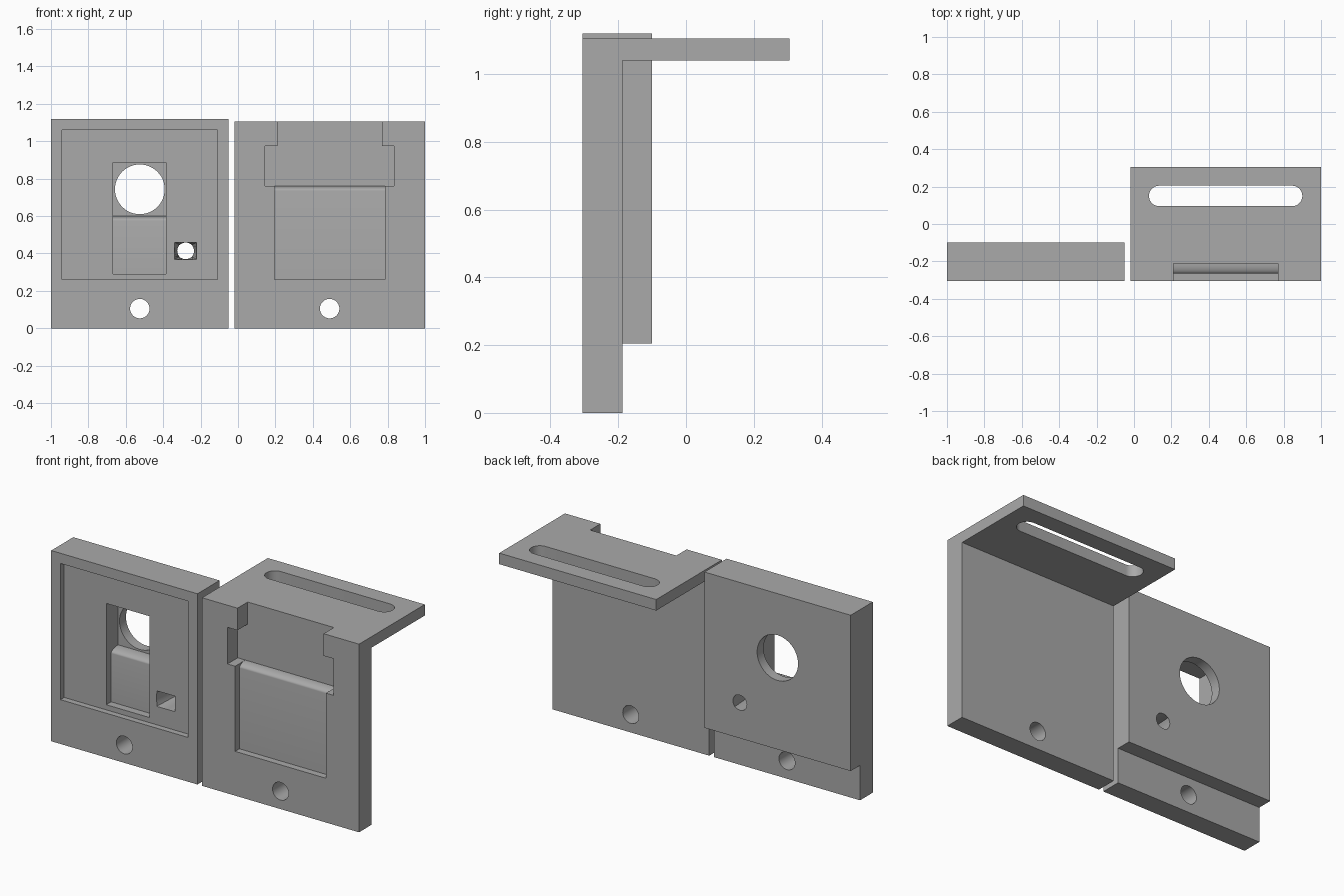
import bpy, bmesh, math
from mathutils import Vector

cube = bpy.data.objects.get("Cube")
if cube:
    bpy.data.objects.remove(cube, do_unlink=True)

grey = bpy.data.materials.new("plain grey")
grey.use_nodes = True
tone = (0.4, 0.4, 0.4, 1)
grey.diffuse_color = tone
grey.node_tree.nodes["Principled BSDF"].inputs["Base Color"].default_value = tone


def loft(name, rings):
    """Solid skinned through two matching closed rings."""
    bm = bmesh.new()
    a, b = [[bm.verts.new(p) for p in ring] for ring in rings]
    bm.faces.new(a)
    bm.faces.new(b)
    n = len(a)
    for i in range(n):
        j = (i + 1) % n
        bm.faces.new((a[i], a[j], b[j], b[i]))
    bmesh.ops.recalc_face_normals(bm, faces=bm.faces)
    mesh = bpy.data.meshes.new(name)
    bm.to_mesh(mesh)
    bm.free()
    mesh.materials.append(grey)
    obj = bpy.data.objects.new(name, mesh)
    bpy.context.collection.objects.link(obj)
    return obj


def prism(name, axis, pts, lo, hi):
    """Extrude a 2D outline along an axis; pts use the other two axes in order."""
    def place(p, d):
        c = list(p)
        c.insert("xyz".index(axis), d)
        return Vector(c)
    return loft(name, [[place(p, d) for p in pts] for d in (lo, hi)])


def box_outline(a0, a1, b0, b1):
    return [(a0, b0), (a1, b0), (a1, b1), (a0, b1)]


def disc(cx, cy, r, n=48):
    return [(cx + r * math.cos(math.tau * i / n), cy + r * math.sin(math.tau * i / n))
            for i in range(n)]


def rounded_edge(y0, z0, y1, z1, n=10):
    """Quarter-round lip rising from the pocket floor to the ledge."""
    return [(y1 + (y0 - y1) * math.cos(math.pi / 2 * i / n),
             z0 + (z1 - z0) * math.sin(math.pi / 2 * i / n)) for i in range(n + 1)]


def cut(target, cutter):
    cutter.hide_render = True
    mod = target.modifiers.new("cut", "BOOLEAN")
    mod.operation = "DIFFERENCE"
    mod.solver = "EXACT"
    mod.object = cutter
    bpy.context.view_layer.objects.active = target
    bpy.ops.object.modifier_apply(modifier=mod.name)
    bpy.data.objects.remove(cutter, do_unlink=True)


FRONT, OUT = -0.305, -0.4

# Thick plate with a step at the back of its lower edge
thick = prism("thick_plate", "x",
              [(FRONT, 0), (-0.187, 0), (-0.187, 0.205), (-0.1, 0.205),
               (-0.1, 1.12), (FRONT, 1.12)], -1, -0.05)
cut(thick, prism("shallow_recess", "y", box_outline(-0.94, -0.11, 0.26, 1.06), OUT, -0.27))
cut(thick, prism("inner_pocket", "x",
                 [(OUT, 0.29), (-0.225, 0.29)] + rounded_edge(-0.225, 0.575, -0.16, 0.6)
                 + [(-0.16, 0.885), (OUT, 0.885)], -0.667, -0.385))
cut(thick, prism("large_hole", "y", disc(-0.525, 0.743, 0.133), OUT, 0.1))
cut(thick, prism("screw_hole", "y", disc(-0.525, 0.105, 0.052), OUT, 0.1))

# Tapered hole running from a rectangle in front to a circle behind
circle = disc(0, 0, 1, 32)
square = [(x / max(abs(x), abs(y)), y / max(abs(x), abs(y))) for x, y in circle]
cx, cz = -0.28, 0.414
cut(thick, loft("tapered_hole", [
    [(cx + 0.06 * x, -0.28, cz + 0.046 * z) for x, z in square],
    [(cx + 0.044 * x, -0.09, cz + 0.044 * z) for x, z in circle]]))

# Angled bracket: thin plate with a shelf projecting backwards
bracket = prism("angle_bracket", "x",
                [(FRONT, 0), (-0.187, 0), (-0.187, 1.04), (0.305, 1.04),
                 (0.305, 1.105), (FRONT, 1.105)], -0.02, 1)
mid = 0.49
half = [(0.345, 0.76), (0.345, 0.975), (0.28, 0.975), (0.28, 1.2)]
tee = [(mid + x, z) for x, z in half] + [(mid - x, z) for x, z in reversed(half)]
cut(bracket, prism("tee_slot", "y", tee, OUT, -0.21))
cut(bracket, prism("front_pocket", "x",
                   [(OUT, 0.26), (-0.265, 0.26)] + rounded_edge(-0.265, 0.735, -0.21, 0.76)
                   + [(-0.22, 0.8), (OUT, 0.8)], mid - 0.295, mid + 0.295))
cut(bracket, prism("bracket_screw_hole", "y", disc(mid, 0.105, 0.052), OUT, 0.1))

# Long slot with round ends in the shelf
r, reach = 0.055, 0.355
slot = []
for i in range(34):
    side = 1 if i < 17 else -1
    a = -math.pi / 2 + math.pi * (i % 17) / 16 + (0 if side > 0 else math.pi)
    slot.append((mid + side * reach + r * math.cos(a), 0.15 + r * math.sin(a)))
cut(bracket, prism("long_slot", "z", slot, 0.9, 1.3))

# Smooth the holes and lips, keep the corners sharp
for obj in (thick, bracket):
    bpy.ops.object.select_all(action="DESELECT")
    obj.select_set(True)
    bpy.context.view_layer.objects.active = obj
    bpy.ops.object.shade_smooth_by_angle(angle=math.radians(30))
